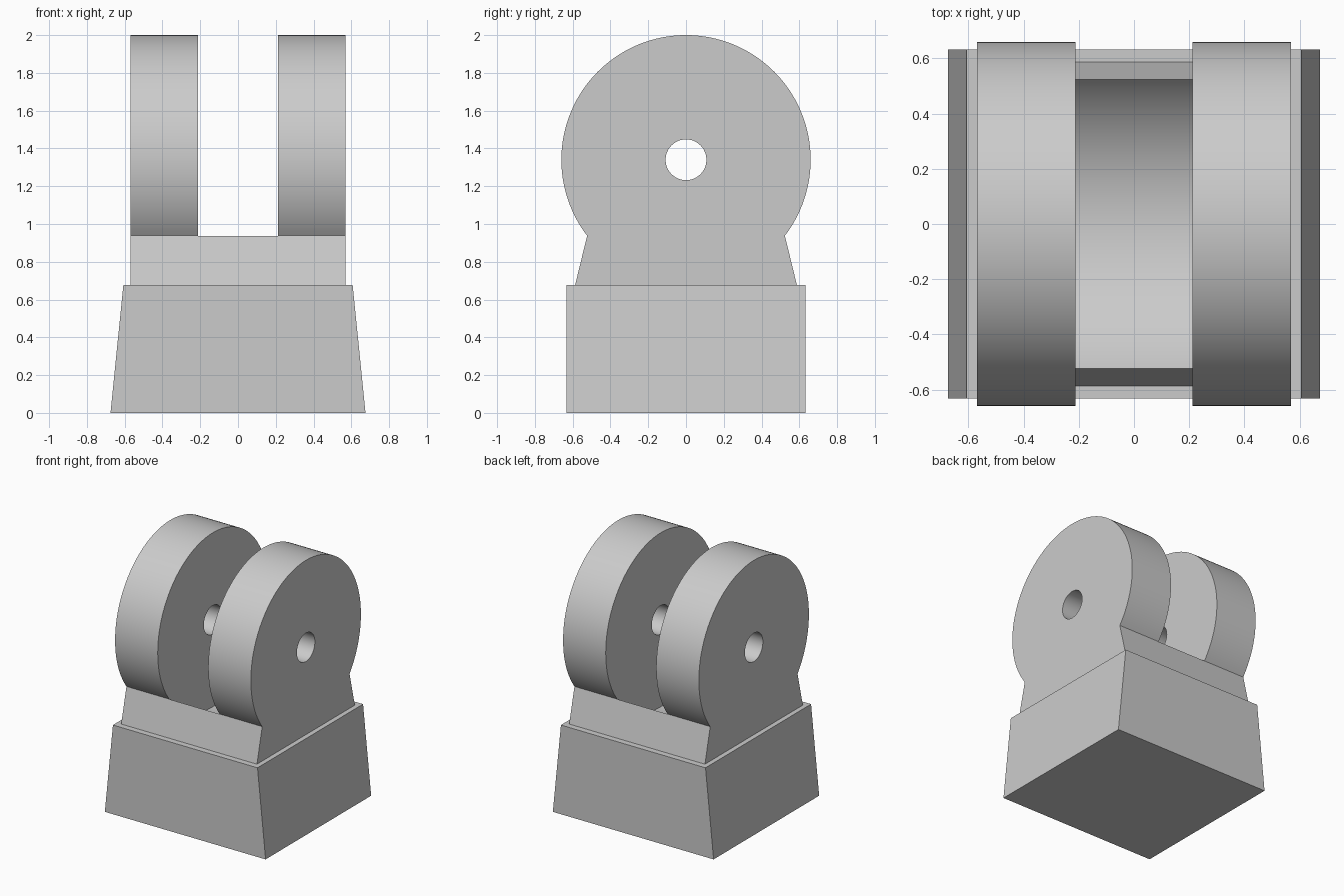
import bpy
import bmesh
from math import radians, sin, cos, asin, pi

cube = bpy.data.objects.get("Cube")
if cube:
    bpy.data.objects.remove(cube, do_unlink=True)

AXIS_Z, RADIUS, HOLE = 1.34, 0.66, 0.108
BASE_TOP = 0.677
NECK_TOP_Y, NECK_LOW_Y = 0.523, 0.587

grey = bpy.data.materials.new("plain grey")
grey.use_nodes = True
colour = (0.6, 0.6, 0.6, 1)
grey.diffuse_color = colour
grey.node_tree.nodes["Principled BSDF"].inputs["Base Color"].default_value = colour


def prism(name, outline, half_width):
    """Extrude a (y, z) outline along x, centred on x = 0."""
    bm = bmesh.new()
    face = bm.faces.new([bm.verts.new((-half_width, y, z)) for y, z in outline])
    moved = bmesh.ops.extrude_face_region(bm, geom=[face])["geom"]
    bmesh.ops.translate(bm, vec=(2 * half_width, 0, 0),
                        verts=[g for g in moved if isinstance(g, bmesh.types.BMVert)])
    bmesh.ops.recalc_face_normals(bm, faces=bm.faces)
    mesh = bpy.data.meshes.new(name)
    bm.to_mesh(mesh)
    bm.free()
    mesh.materials.append(grey)
    obj = bpy.data.objects.new(name, mesh)
    bpy.context.collection.objects.link(obj)
    return obj


def arc(radius, start, end, steps):
    angles = [start + (end - start) * i / steps for i in range(steps + 1)]
    return [(radius * cos(a), AXIS_Z + radius * sin(a)) for a in angles]


def cut(target, cutter):
    cutter.hide_render = True
    mod = target.modifiers.new("cut", "BOOLEAN")
    mod.operation, mod.solver, mod.object = "DIFFERENCE", "EXACT", cutter
    bpy.context.view_layer.objects.active = target
    bpy.ops.object.modifier_apply(modifier=mod.name)
    bpy.data.objects.remove(cutter, do_unlink=True)


# Tapered base block: only the x sides lean inward
base = prism("base_block", [(-0.633, 0), (0.633, 0), (0.633, BASE_TOP), (-0.633, BASE_TOP)], 0.675)
for v in base.data.vertices:
    if v.co.z > 0.1:
        v.co.x *= 0.607 / 0.675

# Fork: round head on a flared neck
low = -asin((AXIS_Z - 0.938) / RADIUS)
head = arc(RADIUS, low, pi - low, 96)
fork = prism("hinge_fork", [(-NECK_LOW_Y, BASE_TOP), (NECK_LOW_Y, BASE_TOP)] + head, 0.57)

# Round slot between the cheeks, then the pin hole through both
cut(fork, prism("slot_cutter", arc(RADIUS + 0.001, 0, 2 * pi, 128)[:-1], 0.212))
cut(fork, prism("pin_cutter", arc(HOLE, 0, 2 * pi, 48)[:-1], 0.8))

bpy.ops.object.select_all(action="DESELECT")
fork.select_set(True)
bpy.context.view_layer.objects.active = fork
bpy.ops.object.shade_smooth_by_angle(angle=radians(20))
